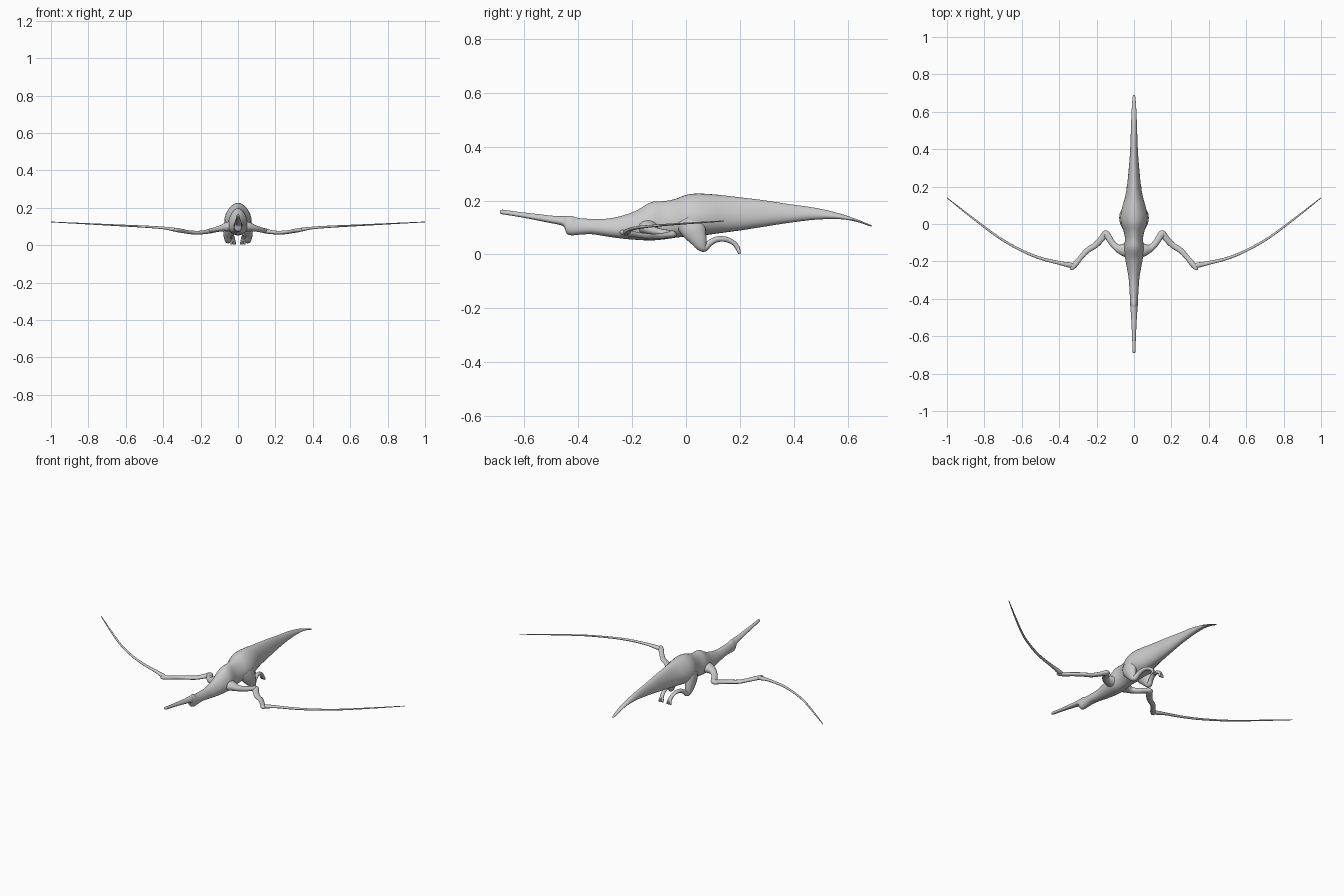
import bpy, bmesh, math
from mathutils import Vector


def spline(rows, steps):
    """Catmull-Rom resampling of rows of equal-length tuples."""
    out = []
    n = len(rows)
    for i in range(n - 1):
        a, b, c, d = (rows[max(i - 1, 0)], rows[i], rows[i + 1], rows[min(i + 2, n - 1)])
        for k in range(steps):
            t = k / steps
            out.append([0.5 * (2 * q + (r - p) * t + (2 * p - 5 * q + 4 * r - s) * t ** 2
                               + (3 * q - p - 3 * r + s) * t ** 3)
                        for p, q, r, s in zip(a, b, c, d)])
    out.append(list(rows[-1]))
    return out


def skin(name, rings):
    """Bridge rings of points into one closed smooth mesh."""
    bm = bmesh.new()
    loops = [[bm.verts.new(p) for p in ring] for ring in rings]
    n = len(loops[0])
    for a, b in zip(loops, loops[1:]):
        for i in range(n):
            j = (i + 1) % n
            bm.faces.new((a[i], a[j], b[j], b[i]))
    bm.faces.new(loops[0])
    bm.faces.new(loops[-1])
    bmesh.ops.recalc_face_normals(bm, faces=bm.faces)
    mesh = bpy.data.meshes.new(name)
    bm.to_mesh(mesh)
    bm.free()
    for p in mesh.polygons:
        p.use_smooth = True
    ob = bpy.data.objects.new(name, mesh)
    bpy.context.collection.objects.link(ob)
    return ob


def limb(name, rows, side, steps=6, n=14):
    """Tapered tube through rows of (x, y, z, half width, half height)."""
    rows = spline(rows, steps)
    pts = [Vector((r[0] * side, r[1], r[2])) for r in rows]
    rings = []
    for i, (p, r) in enumerate(zip(pts, rows)):
        t = (pts[min(i + 1, len(pts) - 1)] - pts[max(i - 1, 0)]).normalized()
        # legs run in the y-z plane, arms in the x-y plane
        ref = Vector((1, 0, 0)) if "leg" in name or "toe" in name else t.cross(Vector((0, 0, 1)))
        u = (ref - t * ref.dot(t)).normalized()
        v = t.cross(u)
        rings.append([p + u * r[3] * math.cos(a) + v * r[4] * math.sin(a)
                      for a in (2 * math.pi * k / n for k in range(n))])
    return skin(name, rings)


# Body from bill to tail: y, top z, bottom z, half width
body = [
    (-.69, .163, .153, .004), (-.68, .166, .149, .008), (-.63, .159, .141, .009),
    (-.56, .151, .128, .012), (-.50, .144, .116, .015), (-.47, .142, .110, .017),
    (-.453, .142, .102, .018), (-.443, .142, .078, .019), (-.425, .143, .071, .021),
    (-.40, .135, .073, .021), (-.35, .132, .075, .024), (-.29, .133, .066, .028),
    (-.23, .146, .058, .038), (-.18, .165, .054, .047), (-.13, .194, .052, .052),
    (-.08, .198, .056, .047), (-.04, .206, .062, .054), (.00, .221, .066, .067),
    (.04, .226, .068, .071), (.09, .224, .074, .062), (.14, .219, .081, .048),
    (.20, .212, .089, .037), (.29, .201, .103, .028), (.38, .187, .117, .021),
    (.48, .173, .129, .017), (.57, .152, .131, .014), (.63, .132, .122, .011),
    (.68, .112, .106, .007), (.69, .108, .105, .003)]
rings = []
for y, top, bottom, w in spline(body, 4):
    mid, h = (top + bottom) / 2, (top - bottom) / 2
    ring = []
    for k in range(28):
        a = 2 * math.pi * k / 28
        # pear-shaped section, narrower towards the back ridge
        ring.append((w * math.cos(a) * (1 - .22 * math.sin(a)), y, mid + h * math.sin(a)))
    rings.append(ring)
skin("body", rings)

# Arm folded at the elbow, reaching forward to the wrist
arm = [(.015, -.140, .100, .048, .034), (.055, -.138, .098, .034, .026),
       (.090, -.128, .090, .020, .017), (.118, -.100, .083, .017, .014),
       (.138, -.068, .078, .018, .013), (.152, -.052, .075, .018, .013),
       (.170, -.075, .071, .017, .011), (.205, -.112, .067, .016, .010),
       (.250, -.142, .068, .015, .010), (.285, -.180, .073, .013, .010),
       (.312, -.213, .078, .015, .011), (.332, -.236, .082, .012, .010),
       (.336, -.245, .083, .005, .005)]

# Long wing finger sweeping back to the tip
finger = [(.318, -.225, .079, .010, .008), (.345, -.219, .084, .014, .010),
          (.40, -.208, .092, .010, .007), (.50, -.183, .099, .008, .006),
          (.60, -.142, .104, .007, .005), (.72, -.074, .110, .006, .004),
          (.86, .030, .117, .005, .003), (1.0, .140, .124, .002, .002)]

# Leg: heavy thigh, bent knee, raised hock, foot hanging behind
leg = [(.040, .010, .130, .030, .055), (.050, .028, .092, .029, .048),
       (.056, .045, .058, .022, .034), (.055, .058, .032, .018, .022),
       (.051, .070, .025, .015, .014), (.046, .088, .042, .013, .012),
       (.040, .115, .056, .012, .011), (.034, .148, .056, .011, .010),
       (.029, .178, .042, .011, .009), (.026, .193, .022, .012, .009)]

for s, label in ((1, "right"), (-1, "left")):
    limb(label + "_arm", arm, s)
    limb(label + "_wing_finger", finger, s)
    limb(label + "_leg", leg, s)
    # Short spread toes
    for i, dx in enumerate((-.009, 0, .009)):
        toe = [(.026 + dx * .5, .190, .028, .006, .007),
               (.026 + dx, .196, .013, .006, .007),
               (.026 + dx * 1.2, .198, .003, .004, .004)]
        limb(f"{label}_toe_{i + 1}", toe, s, 4, 8)
